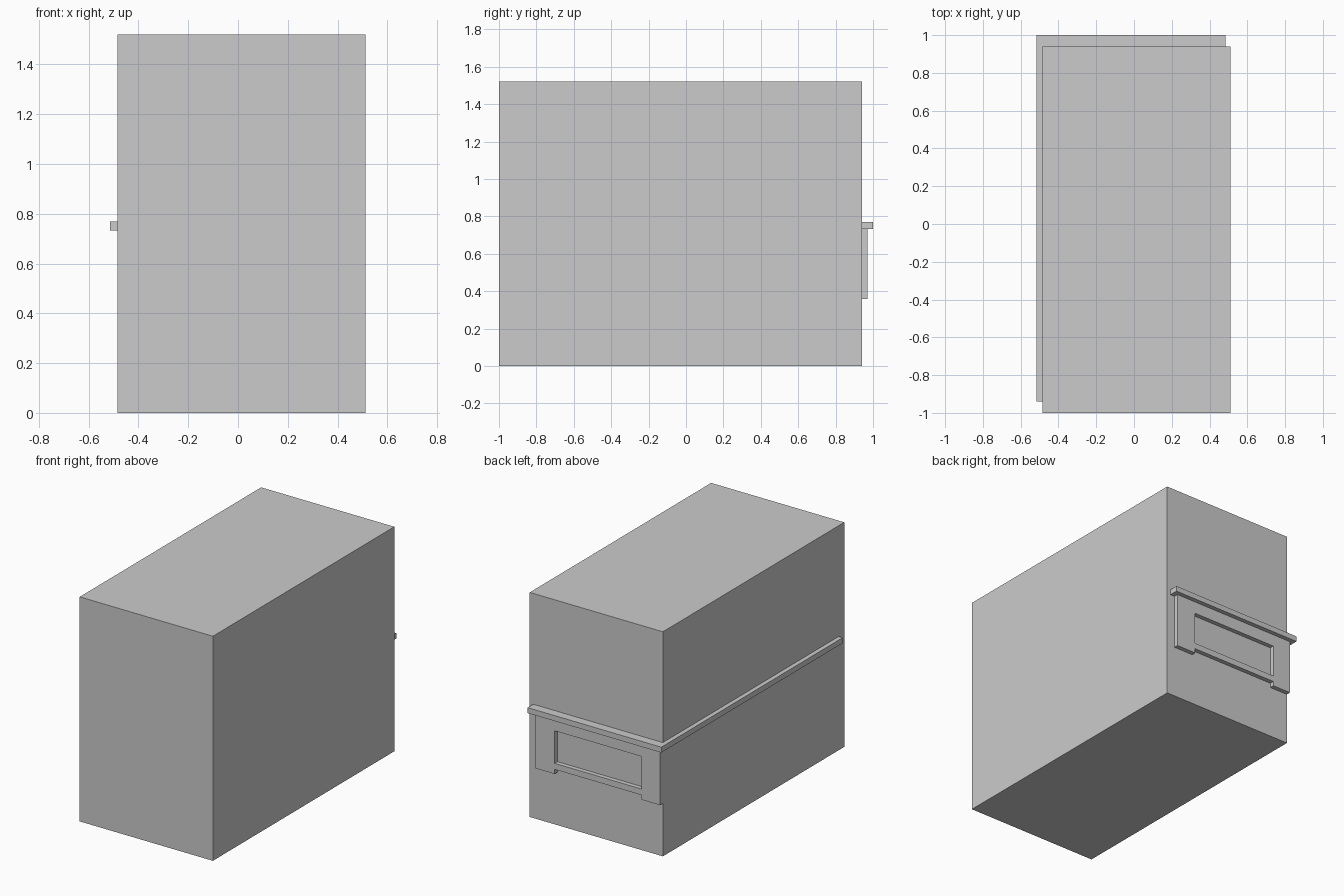
import bpy, bmesh
from mathutils import Vector

if "Cube" in bpy.data.objects:
    bpy.data.objects.remove(bpy.data.objects["Cube"])


def prism(name, outline, offset):
    """Extrude a closed 3D outline along an offset vector."""
    bm = bmesh.new()
    face = bm.faces.new([bm.verts.new(p) for p in outline])
    ext = bmesh.ops.extrude_face_region(bm, geom=[face])
    verts = [g for g in ext["geom"] if isinstance(g, bmesh.types.BMVert)]
    bmesh.ops.translate(bm, verts=verts, vec=Vector(offset))
    bmesh.ops.recalc_face_normals(bm, faces=bm.faces)
    mesh = bpy.data.meshes.new(name)
    bm.to_mesh(mesh)
    bm.free()
    obj = bpy.data.objects.new(name, mesh)
    bpy.context.collection.objects.link(obj)
    return obj


def box(name, x, y, z):
    outline = [(x[0], y[0], z[0]), (x[1], y[0], z[0]), (x[1], y[1], z[0]), (x[0], y[1], z[0])]
    return prism(name, outline, (0, 0, z[1] - z[0]))


LEFT, RIGHT, BACK = -0.485, 0.512, 0.94

# Main building block
box("building_body", (LEFT, RIGHT), (-1, BACK), (0, 1.52))

# L-shaped ledge wrapping the back and left walls
ledge = [(-0.515, -0.94), (LEFT, -0.94), (LEFT, BACK), (0.485, BACK), (0.485, 1.0), (-0.515, 1.0)]
prism("ledge", [(x, y, 0.733) for x, y in ledge], (0, 0, 0.037))

# Window surround: header and two legs as one stepped profile
x0, x1, x2, x3 = LEFT, -0.347, 0.304, 0.452
foot, sill_low, sill_top, head, top = 0.358, 0.389, 0.43, 0.65, 0.733
surround = [(x0, foot), (x1, foot), (x1, head), (x2, head),
            (x2, foot), (x3, foot), (x3, top), (x0, top)]
prism("window_surround", [(x, BACK, z) for x, z in surround], (0, 0.03, 0))

# Sill bar between the legs
box("window_sill", (x1, x2), (BACK, 0.97), (sill_low, sill_top))
